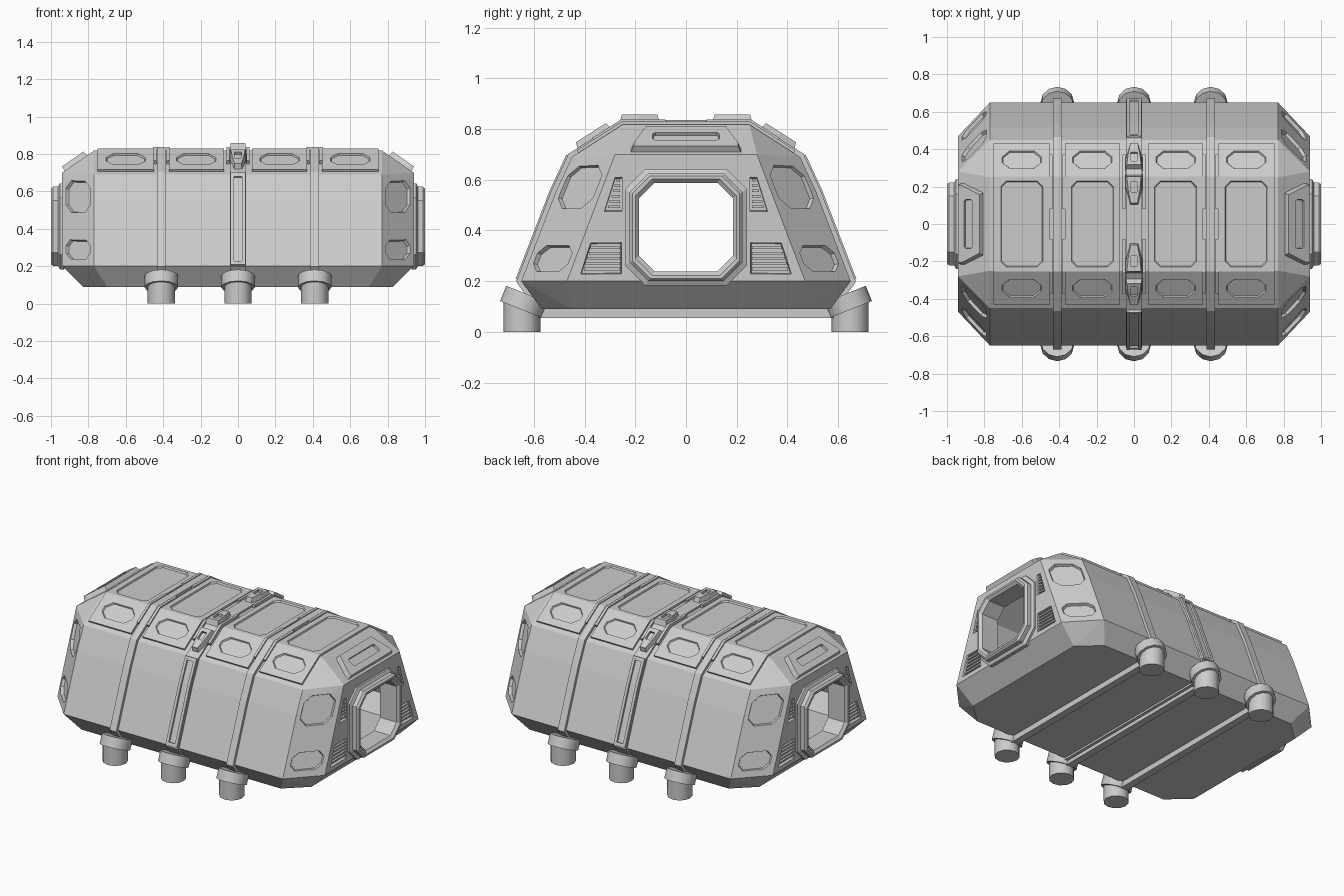
import bpy, bmesh, math
from mathutils import Vector, Matrix

cube = bpy.data.objects.get("Cube")
if cube:
    bpy.data.objects.remove(cube, do_unlink=True)

GREY = (0.6, 0.6, 0.6, 1)
metal = bpy.data.materials.new("light grey metal")
metal.use_nodes = True
metal.diffuse_color = GREY
metal.node_tree.nodes["Principled BSDF"].inputs["Base Color"].default_value = GREY

# Half of the hull cross-section (y, z), from the roof edge down to the keel
SECTION = [(.25, .818), (.45, .69), (.515, .55), (.65, .2), (.57, .09)]
SIGNS = (-1, 1)
X, Y, Z = Vector((1, 0, 0)), Vector((0, 1, 0)), Vector((0, 0, 1))


def make(name, bm):
    bmesh.ops.recalc_face_normals(bm, faces=bm.faces)
    mesh = bpy.data.meshes.new(name)
    bm.to_mesh(mesh)
    bm.free()
    mesh.materials.append(metal)
    ob = bpy.data.objects.new(name, mesh)
    bpy.context.collection.objects.link(ob)
    return ob


def cut(target, bm):
    cutter = make("cutter", bm)
    cutter.hide_render = True
    mod = target.modifiers.new("cut", 'BOOLEAN')
    mod.operation, mod.solver, mod.object = 'DIFFERENCE', 'EXACT', cutter
    bpy.context.view_layer.objects.active = target
    bpy.ops.object.modifier_apply(modifier=mod.name)
    bpy.data.objects.remove(cutter, do_unlink=True)


def loft(bm, rings, closed=False):
    rings = [[bm.verts.new(p) for p in ring] for ring in rings]
    n = len(rings[0])
    pairs = list(zip(rings, rings[1:]))
    if closed:
        pairs.append((rings[-1], rings[0]))
    else:
        bm.faces.new(rings[0][::-1])
        bm.faces.new(rings[-1])
    for a, b in pairs:
        for i in range(n):
            j = (i + 1) % n
            bm.faces.new((a[i], a[j], b[j], b[i]))


def prism(bm, pts, n, lo, hi, d_lo=0, d_hi=0):
    """Outline raised from lo to hi along n, each end drawn in by its d."""
    c = sum(pts, Vector()) / len(pts)
    loft(bm, [[p + (c - p).normalized() * d + n * h for p in pts]
              for h, d in ((lo, d_lo), (hi, d_hi))])


def octagon(w, h, c):
    q = [(w, c - h), (w, h - c), (w - c, h), (c - w, h)]
    return q + [(-a, -b) for a, b in q]


def place(outline, o, u, v):
    return [o + u * a + v * b for a, b in outline]


def flip(path):
    return [(-y, z) for y, z in reversed(path)]


def strip(bm, path, x0, x1, lo, hi, closed=False):
    """Band that follows a (y, z) path between two x positions."""
    p = [Vector(q) for q in path]
    k = len(p)
    norms = []
    for i in range(k):
        d = (p[(i + 1) % k] - p[i]).normalized()
        norms.append(Vector((-d.y, d.x)))
    rings = []
    for i in range(k):
        a, b = norms[i - 1], norms[i]
        if not closed and i == 0:
            a = b
        if not closed and i == k - 1:
            b = a
        m = (a + b) / (1 + a.dot(b))
        rings.append([Vector((x, *(p[i] + m * h)))
                      for x, h in ((x0, lo), (x1, lo), (x1, hi), (x0, hi))])
    loft(bm, rings, closed)


def hull(scale=1):
    bm = bmesh.new()
    corners = [(.77, y, z) for y, z in SECTION[:-1]]
    corners += [(.94, .28, .70), (.94, .47, .2), (.83, .45, .09), (.70, .57, .09)]
    mid = Z * .46
    for sx in SIGNS:
        for sy in SIGNS:
            for x, y, z in corners:
                bm.verts.new(mid + (Vector((x * sx, y * sy, z)) - mid) * scale)
    bmesh.ops.convex_hull(bm, input=bm.verts)
    bmesh.ops.dissolve_limit(bm, angle_limit=.01, verts=bm.verts, edges=bm.edges)
    return bm


# Hull shell with a room inside and a doorway at each end
body = make("hull", hull())
cut(body, hull(.93))
door = bmesh.new()
prism(door, place(octagon(.19, .18, .07), Z * .413, Y, Z), X, -1.1, 1.1)
cut(body, door)

# Corner windows and end vents, recessed into the hull
VENTS = ([(.25, .225), (.42, .225), (.38, .355), (.25, .355)],
         [(.25, .47), (.325, .47), (.28, .615), (.25, .615)])
recess, slats = bmesh.new(), bmesh.new()
for sx in SIGNS:
    for sy in SIGNS:
        a, b, d = (Vector((x * sx, y * sy, z)) for x, y, z in
                   ((.94, .47, .2), (.77, .65, .2), (.94, .28, .70)))
        u, v = b - a, d - a
        n = u.cross(v).normalized()
        n *= 1 if n.x * sx > 0 else -1
        for t, h, c in ((.745, .18, .045), (.18, .11, .035)):
            out = octagon(.1, h * v.length, c)
            prism(recess, place(out, a + u * .5 + v * t, u.normalized(), v.normalized()),
                  n, -.018, .02, .012)
        for vent in VENTS:
            pts = [Vector((.94 * sx, y * sy, z)) for y, z in vent]
            prism(recess, pts, X * sx, -.018, .02, .01)
            (y0, z0), (y1, _), (y2, z2), _ = vent
            z = z0 + .018
            while z < z2 - .015:
                e = y1 + (y2 - y1) * (z - z0) / (z2 - z0) - .012
                bar = [Vector((.92 * sx, y * sy, q)) for y, q in
                       ((y0 + .01, z), (e, z), (e, z + .01), (y0 + .01, z + .01))]
                prism(slats, bar, X * sx, 0, .016)
                z += .021
cut(body, recess)
make("vent_slats", slats)

# Stepped door frames
frames = bmesh.new()
STEPS = [(.24, .93), (.24, .952), (.222, .962), (.222, .988), (.212, 1.0),
         (.2, 1.0), (.185, .985), (.185, .87)]
for sx in SIGNS:
    loft(frames, [place(octagon(w, w - .01, w * .33), Vector((x * sx, 0, .413)), Y, Z)
                  for w, x in STEPS], True)
make("door_frames", frames)

# Roof plates over the four bays, with sunken panels
plates, sunk = bmesh.new(), bmesh.new()
half = [(.25, .818), (.425, .706)]
for sx in SIGNS:
    for x0, x1 in ((.45, .75), (.075, .37)):
        strip(plates, flip(half) + half, x0 * sx, x1 * sx, -.005, .012)
        mid = X * sx * (x0 + x1) / 2
        prism(sunk, place(octagon(.115, .235, .03), mid + Z * .818, X, Y), Z, .003, .02, .012)
        for sy in SIGNS:
            v = Vector((0, .175 * sy, -.112)).normalized()
            n = Vector((0, -v.z * sy, v.y * sy))
            o = mid + Vector((0, .3375 * sy, .762))
            prism(sunk, place(octagon(.11, .058, .04), o, X, v), n, .003, .02, .01)
cut(make("roof_plates", plates), sunk)

# Ribs round the hull, with flanges on the roof and bars under the keel
loop = SECTION + flip(SECTION)
ribs = bmesh.new()
flange = [(.08, .818), (.25, .818), (.36, .7476)]
for x, w in ((-.41, .023), (0, .042), (.41, .023)):
    strip(ribs, loop, x - w, x + w, -.008, .012 if x == 0 else .018, True)
    strip(ribs, [(.6, .09), (-.6, .09)], x - .023, x + .023, -.01, .035)
    for s in SIGNS:
        for path in (flange, flip(flange)):
            e = x + s * (w + .012)
            strip(ribs, path, e - .008, e + .008, -.005, .02)
make("ribs", ribs)

# Raised slot frame on each side of the middle rib
slot = bmesh.new()
side = SECTION[1:4]
for f in (list, flip):
    for s in SIGNS:
        strip(slot, f(side), s * .022, s * .04, 0, .024)
    strip(slot, f([(.45, .69), (.459, .67)]), -.022, .022, 0, .024)
    strip(slot, f([(.642, .22), (.65, .2)]), -.022, .022, 0, .024)
make("rib_slot_frames", slot)

# Tapered clamps on the middle rib, either side of the roof fold
clamps, eyes = bmesh.new(), bmesh.new()
clamp = [(-.045, 0), (.045, 0), (.045, .08), (.022, .165), (-.022, .165), (-.045, .08)]
for sy in SIGNS:
    fall = Vector((0, .2 * sy, -.128)).normalized()
    for o, v, n in ((Vector((0, .265 * sy, .818)), Y * -sy, Z),
                    (Vector((0, .285 * sy, .796)), fall, Vector((0, -fall.z * sy, fall.y * sy)))):
        prism(clamps, place(clamp, o, X, v), n, 0, .04, 0, .014)
        prism(eyes, place(octagon(.018, .028, .003), o + v * .065, X, v), n, .025, .06)
cut(make("rib_clamps", clamps), eyes)

# Raised hatch with a slot on each end slope
hatch, grip = bmesh.new(), bmesh.new()
for sx in SIGNS:
    v = Vector((-.17 * sx, 0, .118)).normalized()
    n = Vector((v.z * sx, 0, -v.x * sx))
    o = Vector((.94 * sx, 0, .70))
    shape = [(-.22, .015), (.22, .015), (.22, .04), (.17, .165), (-.17, .165), (-.22, .04)]
    prism(hatch, place(shape, o, Y, v), n, -.01, .028, 0, .015)
    prism(grip, place(octagon(.135, .028, .01), o + v * .085, Y, v), n, .014, .05, .006)
cut(make("end_hatches", hatch), grip)

# Round feet with tilted collars
feet = bmesh.new()
for x in (-.41, 0, .41):
    for sy in SIGNS:
        for r, h, y, z, tilt in ((.073, .13, .648, .065, 0), (.09, .065, .638, .118, 22)):
            m = Matrix.Translation((x, y * sy, z)) @ Matrix.Rotation(math.radians(tilt) * sy, 4, 'X')
            bmesh.ops.create_cone(feet, cap_ends=True, segments=12, radius1=r,
                                  radius2=r, depth=h, matrix=m)
foot = make("feet", feet)
bpy.ops.object.select_all(action='DESELECT')
foot.select_set(True)
bpy.context.view_layer.objects.active = foot
bpy.ops.object.shade_smooth_by_angle(angle=math.radians(35))
